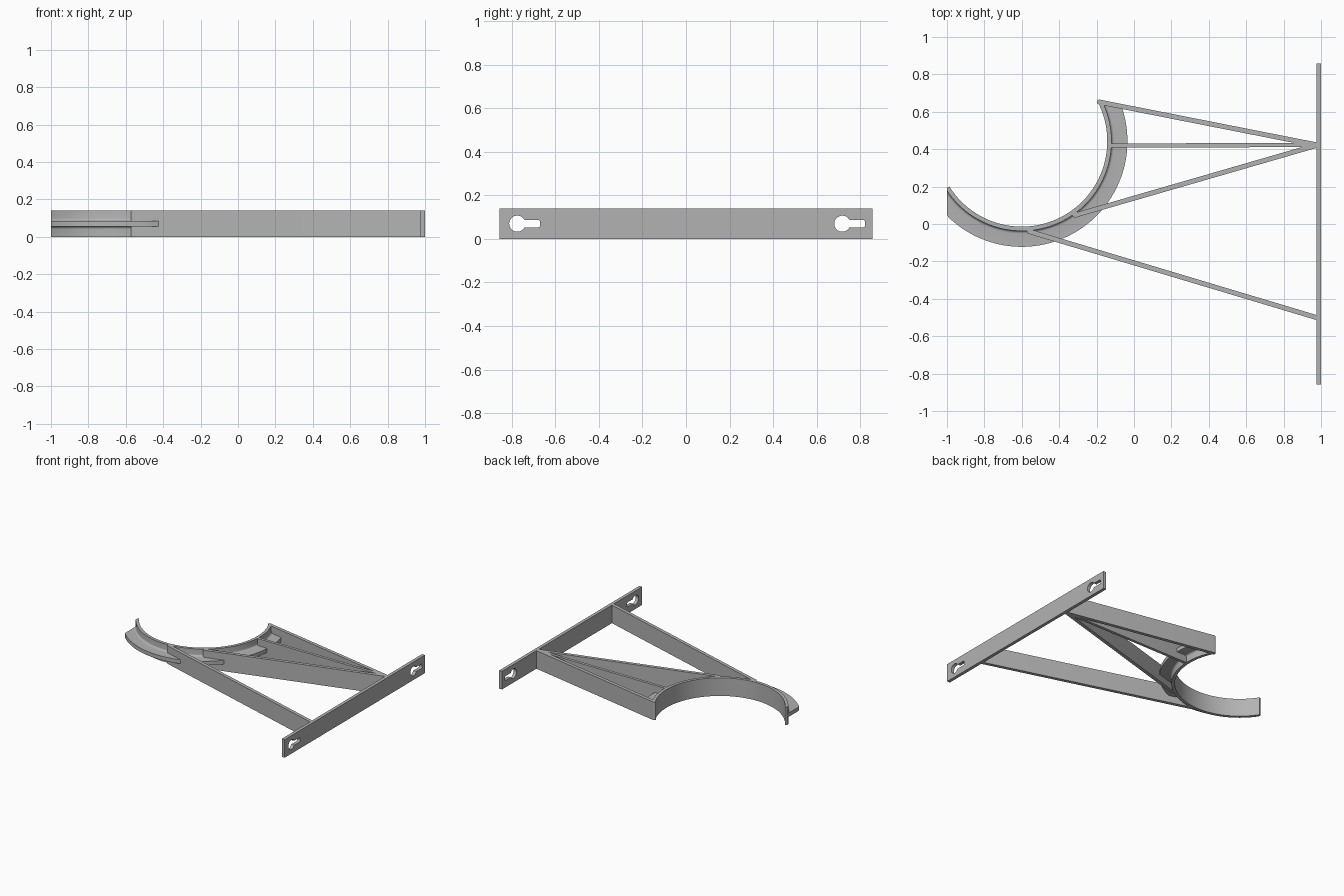
import bpy, bmesh, math
from mathutils import Vector

if "Cube" in bpy.data.objects:
    bpy.data.objects.remove(bpy.data.objects["Cube"], do_unlink=True)

H = 0.14                      # height of the whole bracket
CX, CY = -0.60, 0.443         # centre of the cradle
R_IN, R_WALL, R_OUT = 0.457, 0.48, 0.565

grey = bpy.data.materials.new("plain grey")
grey.use_nodes = True
grey.diffuse_color = (0.45, 0.45, 0.45, 1)
grey.node_tree.nodes["Principled BSDF"].inputs["Base Color"].default_value = grey.diffuse_color


def finish(obj):
    obj.data.materials.clear()
    obj.data.materials.append(grey)
    bpy.ops.object.select_all(action='DESELECT')
    obj.select_set(True)
    bpy.context.view_layer.objects.active = obj
    bpy.ops.object.shade_smooth_by_angle(angle=math.radians(30))


def plate(name, outlines, depth, location, rotation=(0, 0, 0)):
    """Extrude flat outlines; outlines inside others become holes."""
    curve = bpy.data.curves.new(name, 'CURVE')
    curve.dimensions = '2D'
    curve.fill_mode = 'BOTH'
    curve.extrude = depth / 2
    for pts in outlines:
        spline = curve.splines.new('POLY')
        spline.points.add(len(pts) - 1)
        for point, (x, y) in zip(spline.points, pts):
            point.co = (x, y, 0, 1)
        spline.use_cyclic_u = True
    obj = bpy.data.objects.new(name, curve)
    bpy.context.collection.objects.link(obj)
    obj.location, obj.rotation_euler = location, rotation
    bpy.ops.object.select_all(action='DESELECT')
    obj.select_set(True)
    bpy.context.view_layer.objects.active = obj
    bpy.ops.object.convert(target='MESH')
    finish(bpy.context.view_layer.objects.active)


def arc(x, y, r, a0, a1, n):
    steps = [math.radians(a0 + (a1 - a0) * i / n) for i in range(n + 1)]
    return [(x + r * math.cos(a), y + r * math.sin(a)) for a in steps]


def keyhole(y):
    """Round opening with a narrow slot towards +y."""
    r, half, length = 0.037, 0.017, 0.105
    a = math.degrees(math.asin(half / r))
    hole = arc(y, H / 2, r, a, 360 - a, 28)
    hole += arc(y + length - 0.01, H / 2 - half + 0.01, 0.01, -90, 0, 4)
    hole += arc(y + length - 0.01, H / 2 + half - 0.01, 0.01, 0, 90, 4)
    return hole


# Wall bar with two keyholes
bar = [(-0.857, 0), (0.857, 0), (0.857, H), (-0.857, H)]
plate("wall_bar", [bar, keyhole(-0.775), keyhole(0.718)], 0.025,
      (0.9875, 0, 0), (math.pi / 2, 0, math.pi / 2))

# Struts from the cradle to the bar, rounded at the cradle end
TIP, JOINT = Vector((-0.185, 0.652)), Vector((0.982, 0.422))
STRUTS = {
    "upper_strut": (TIP, JOINT),
    "middle_strut": (Vector((-0.13, 0.42)), JOINT),
    "inner_strut": (Vector((-0.315, 0.047)), JOINT),
    "lower_strut": (Vector((-0.56, -0.04)), Vector((0.982, -0.502))),
}
for name, (start, end) in STRUTS.items():
    d = end - start
    w = 0.011 if name == "middle_strut" else 0.013
    outline = arc(0, 0, w, 90, 270, 10) + [(d.length, -w), (d.length, w)]
    plate(name, [outline], H, (start.x, start.y, H / 2),
          (0, 0, math.atan2(d.y, d.x)))


def reach(a):
    """Largest radius at this angle: stops at the left limit and the upper strut."""
    limit = R_OUT
    if math.cos(a) < 0:
        limit = min(limit, (1 + CX) / -math.cos(a))
    d = JOINT - TIP
    normal = Vector((-d.y, d.x)).normalized()
    ray = normal.dot(Vector((math.cos(a), math.sin(a))))
    if ray > 0:
        limit = min(limit, normal.dot(TIP - Vector((CX, CY))) / ray)
    return max(limit, R_IN + 0.008)


# Cradle: curved wall with a filleted flange round its middle
f, low, high = 0.014, 0.055, 0.085
profile = [(R_IN, 0), (R_WALL, 0)]
profile += arc(R_WALL + f, low - f, f, 180, 90, 5)
profile += [(R_OUT, low), (R_OUT, high)]
profile += arc(R_WALL + f, high + f, f, 270, 180, 5)
profile += [(R_WALL, H), (R_IN, H)]

bm = bmesh.new()
rings = []
SEGMENTS = 96
for i in range(SEGMENTS + 1):
    a = math.radians(-148 + (148 + 26) * i / SEGMENTS)
    top = reach(a)
    rings.append([bm.verts.new((CX + min(r, top) * math.cos(a),
                                CY + min(r, top) * math.sin(a), z))
                  for r, z in profile])
n = len(profile)
for p, q in zip(rings, rings[1:]):
    for k in range(n):
        bm.faces.new((p[k], p[(k + 1) % n], q[(k + 1) % n], q[k]))
bm.faces.new(rings[0])
bm.faces.new(rings[-1])
bmesh.ops.recalc_face_normals(bm, faces=bm.faces)
mesh = bpy.data.meshes.new("cradle")
bm.to_mesh(mesh)
bm.free()
cradle = bpy.data.objects.new("cradle", mesh)
bpy.context.collection.objects.link(cradle)
finish(cradle)
